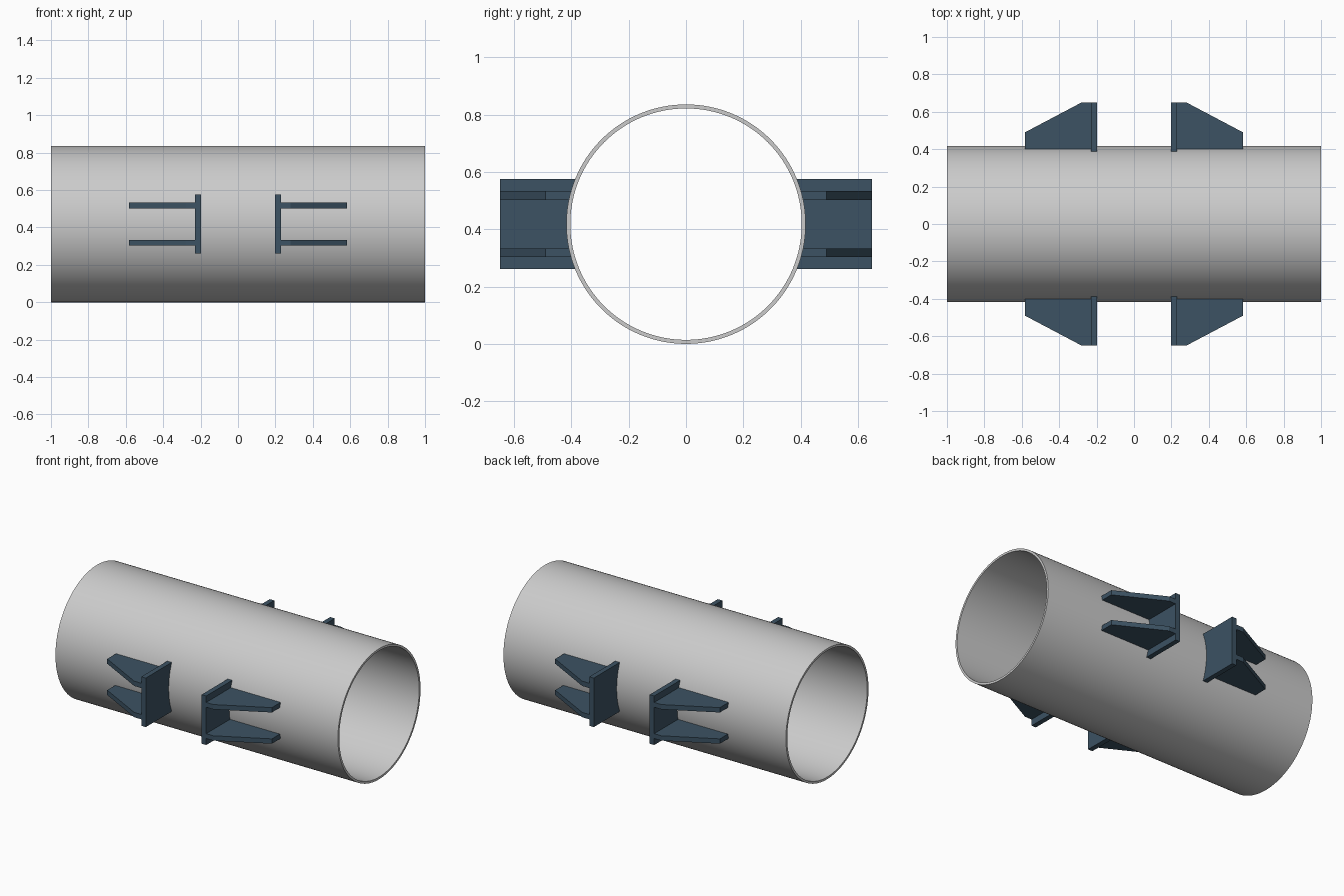
import bpy, bmesh, math
from mathutils import Vector

if "Cube" in bpy.data.objects:
    bpy.data.objects.remove(bpy.data.objects["Cube"])

R, WALL = 0.418, 0.014      # pipe outer radius and wall thickness
ZC = R                      # pipe axis height

steel = bpy.data.materials.new("blue_steel")
steel.diffuse_color = (0.045, 0.085, 0.125, 1)
steel.use_nodes = True
steel.node_tree.nodes["Principled BSDF"].inputs["Base Color"].default_value = steel.diffuse_color


def finish(name, bm, mat=None):
    bmesh.ops.recalc_face_normals(bm, faces=bm.faces)
    me = bpy.data.meshes.new(name)
    bm.to_mesh(me)
    bm.free()
    ob = bpy.data.objects.new(name, me)
    bpy.context.collection.objects.link(ob)
    if mat:
        me.materials.append(mat)
    return ob


def prism(bm, points, offset):
    face = bm.faces.new([bm.verts.new(p) for p in points])
    ext = bmesh.ops.extrude_face_region(bm, geom=[face])
    top = [v for v in ext["geom"] if isinstance(v, bmesh.types.BMVert)]
    bmesh.ops.translate(bm, verts=top, vec=Vector(offset))


def saddle(z):
    # distance of the pipe surface from its mid plane, sunk slightly in
    return math.sqrt((R - 0.002) ** 2 - (z - ZC) ** 2)


# Pipe: rectangular wall section spun around the x axis
bm = bmesh.new()
section = [(-1, R), (1, R), (1, R - WALL), (-1, R - WALL)]
verts = [bm.verts.new((x, 0, ZC + r)) for x, r in section]
edges = [bm.edges.new((verts[i], verts[(i + 1) % 4])) for i in range(4)]
bmesh.ops.spin(bm, geom=verts + edges, cent=(0, 0, ZC), axis=(1, 0, 0),
               angle=math.tau, steps=128, use_merge=True)
bmesh.ops.remove_doubles(bm, verts=bm.verts, dist=1e-5)
pipe = finish("pipe", bm)
bpy.context.view_layer.objects.active = pipe
pipe.select_set(True)
bpy.ops.object.shade_smooth_by_angle(angle=math.radians(30))

HALF, OUT, STEPS = 0.157, 0.65, 16
for sx, end in ((-1, "left"), (1, "right")):
    for sy, side in ((-1, "front"), (1, "back")):
        # Upright plate, coped to fit the pipe
        bm = bmesh.new()
        zs = [ZC - HALF + 2 * HALF * i / STEPS for i in range(STEPS + 1)]
        outline = [(OUT, ZC + HALF), (OUT, ZC - HALF)]
        outline += [(saddle(z), z) for z in zs]
        prism(bm, [(sx * 0.198, sy * y, z) for y, z in outline],
              (sx * 0.032, 0, 0))
        finish(f"{side}_{end}_plate", bm, steel)

        # Pair of tapered gussets behind the plate
        for dz, level in ((-0.1, "lower"), (0.1, "upper")):
            bm = bmesh.new()
            z0 = ZC + dz - 0.0155
            outline = [(0.229, 0.4), (0.229, OUT), (0.28, OUT),
                       (0.583, 0.49), (0.583, 0.4)]
            prism(bm, [(sx * x, sy * y, z0) for x, y in outline],
                  (0, 0, 0.031))
            for v in bm.verts:
                if abs(v.co.y) < 0.45:
                    v.co.y = sy * saddle(v.co.z)
            finish(f"{side}_{end}_{level}_gusset", bm, steel)
